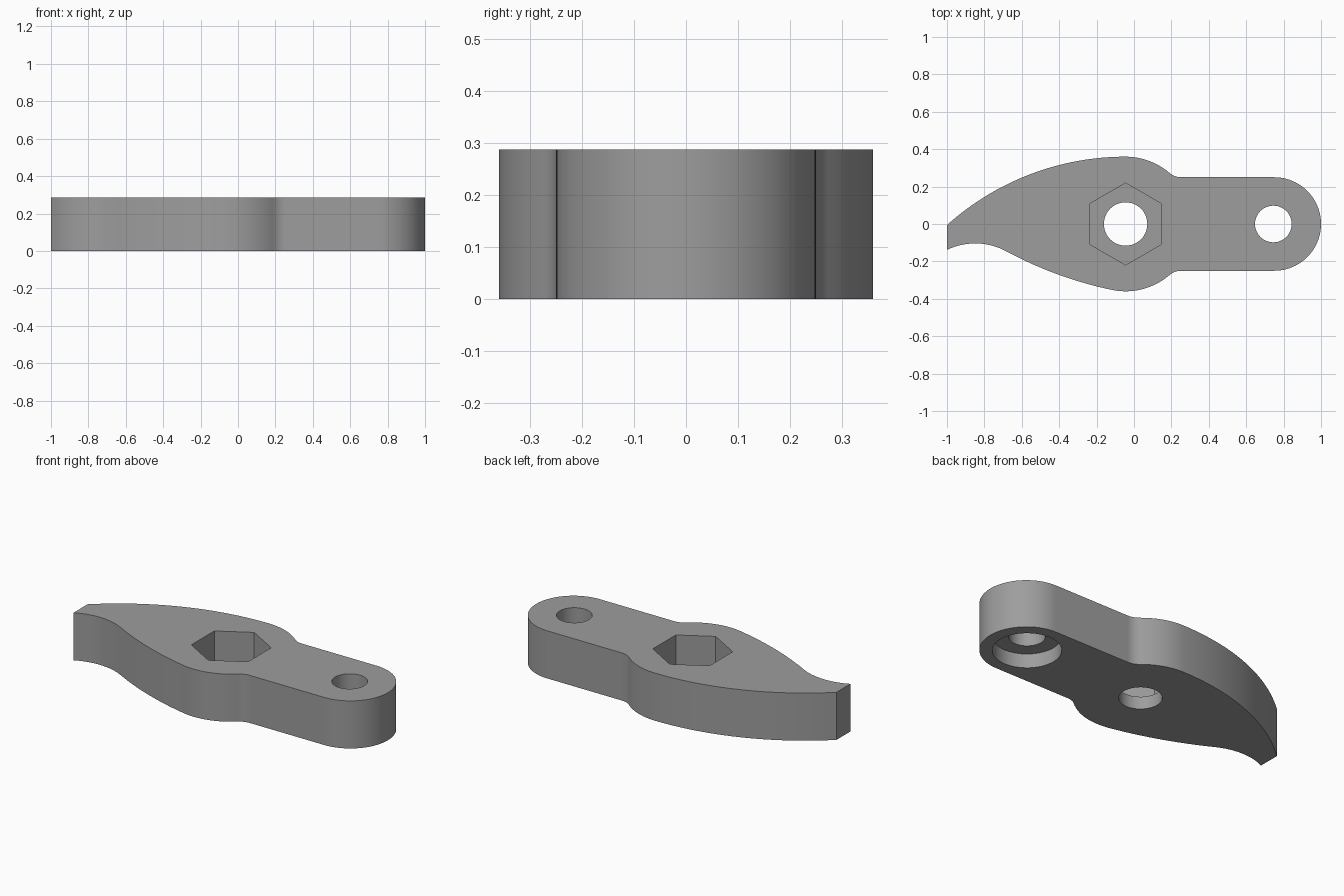
import bpy, bmesh, math

if "Cube" in bpy.data.objects:
    bpy.data.objects.remove(bpy.data.objects["Cube"])

H = 0.287            # body thickness
PIVOT = (-0.045, 0)  # centre of hex pocket
EYE = (0.745, 0)     # centre of small hole

grey = bpy.data.materials.new("grey")
grey.diffuse_color = (0.34, 0.34, 0.34, 1)
grey.use_nodes = True
grey.node_tree.nodes["Principled BSDF"].inputs["Base Color"].default_value = grey.diffuse_color


def arc(c, r, a0, a1, n):
    """Points on an arc from angle a0 to a1 in degrees."""
    angs = [math.radians(a0 + (a1 - a0) * i / n) for i in range(n + 1)]
    return [(c[0] + r * math.cos(a), c[1] + r * math.sin(a)) for a in angs]


def prism(name, pts, z0, z1):
    """Extrude a closed outline from z0 to z1."""
    bm = bmesh.new()
    clean = [p for i, p in enumerate(pts) if math.dist(p, pts[i - 1]) > 1e-4]
    face = bm.faces.new([bm.verts.new((x, y, z0)) for x, y in clean])
    ext = bmesh.ops.extrude_face_region(bm, geom=[face])
    top = [v for v in ext["geom"] if isinstance(v, bmesh.types.BMVert)]
    bmesh.ops.translate(bm, verts=top, vec=(0, 0, z1 - z0))
    bmesh.ops.recalc_face_normals(bm, faces=bm.faces)
    me = bpy.data.meshes.new(name)
    bm.to_mesh(me)
    bm.free()
    me.materials.append(grey)
    ob = bpy.data.objects.new(name, me)
    bpy.context.collection.objects.link(ob)
    return ob


# Right half outline: hub, fillet and rounded arm, upper side (hub outwards)
fil = math.degrees(math.asin(0.35 / 0.46))
fx = PIVOT[0] + math.sqrt(0.46 ** 2 - 0.35 ** 2)
neck = arc((fx, 0.35), 0.10, 180 + fil, 270, 8)
arm_end = arc((0.75, 0), 0.25, 90, -90, 40)
hub_top = arc(PIVOT, 0.36, 90, fil, 12)
hub_low = [(x, -y) for x, y in reversed(arc(PIVOT, 0.36, 101.9, fil, 14))]

# Left half outline: long belly arcs and the hooked tip
belly = arc((0.313, 1.703), 2.1, 270 - 11.9, 270 - 28.3, 20)
hook_a = math.degrees(math.acos(-0.151 / 0.35))
hook = arc((-0.849, -0.454), 0.35, 90 - 28.3, hook_a, 16)
back_a = math.degrees(math.asin(0.955 / 1.43))
back = arc((PIVOT[0], 0.36 - 1.43), 1.43, 90 + back_a, 90, 32)

outline = (hub_top + neck + arm_end + [(x, -y) for x, y in reversed(neck)]
           + hub_low + belly + hook + back)
body = prism("lever_body", outline, 0, H)

# Cutters: hex pocket, pivot hole, arm hole and its counterbore underneath
cutters = [
    prism("hex_pocket", arc(PIVOT, 0.219, 30, 330, 5), 0.075, H + 0.1),
    prism("pivot_hole", arc(PIVOT, 0.116, 0, 352.5, 47), -0.1, H + 0.1),
    prism("arm_hole", arc(EYE, 0.098, 0, 352.5, 47), -0.1, H + 0.1),
    prism("arm_counterbore", arc(EYE, 0.185, 0, 352.5, 47), -0.1, 0.085),
]
bpy.context.view_layer.objects.active = body
body.select_set(True)
for cut in cutters:
    mod = body.modifiers.new(cut.name, "BOOLEAN")
    mod.operation = "DIFFERENCE"
    mod.solver = "EXACT"
    mod.object = cut
    bpy.ops.object.modifier_apply(modifier=mod.name)
    bpy.data.objects.remove(cut)

bpy.ops.object.shade_smooth_by_angle(angle=math.radians(30))
